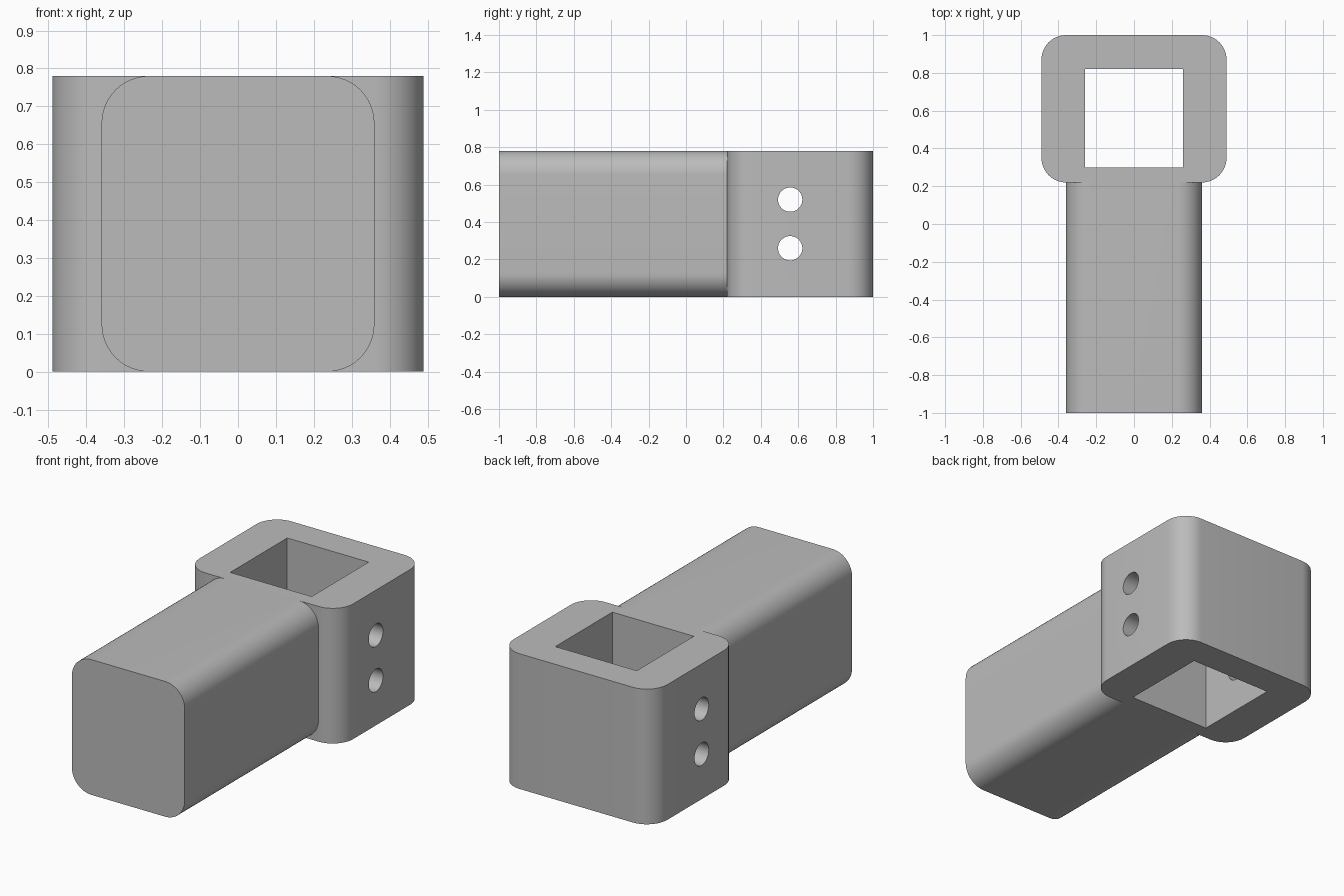
import bpy, bmesh, math
from mathutils import Matrix

cube = bpy.data.objects.get("Cube")
if cube:
    bpy.data.objects.remove(cube, do_unlink=True)

HEIGHT = 0.78

grey = bpy.data.materials.new("plain grey")
grey.use_nodes = True
color = (0.5, 0.5, 0.5, 1)
grey.diffuse_color = color
grey.node_tree.nodes["Principled BSDF"].inputs["Base Color"].default_value = color


def finish(name, bm):
    bmesh.ops.recalc_face_normals(bm, faces=bm.faces)
    mesh = bpy.data.meshes.new(name)
    bm.to_mesh(mesh)
    bm.free()
    mesh.materials.append(grey)
    obj = bpy.data.objects.new(name, mesh)
    bpy.context.collection.objects.link(obj)
    return obj


def rounded_prism(name, width, depth, length, radius, matrix, segments=12):
    """Rounded rectangle extruded along its local z, then placed."""
    bm = bmesh.new()
    verts = []
    corners = ((1, 1), (-1, 1), (-1, -1), (1, -1))
    for quarter, (sx, sy) in enumerate(corners):
        cx, cy = sx * (width / 2 - radius), sy * (depth / 2 - radius)
        for i in range(segments + 1):
            a = (quarter + i / segments) * math.pi / 2
            verts.append(bm.verts.new((cx + radius * math.cos(a), cy + radius * math.sin(a), 0)))
    face = bm.faces.new(verts)
    top = bmesh.ops.extrude_face_region(bm, geom=[face])["geom"]
    moved = [v for v in top if isinstance(v, bmesh.types.BMVert)]
    bmesh.ops.translate(bm, verts=moved, vec=(0, 0, length))
    bm.transform(matrix)
    return finish(name, bm)


def combine(target, other, operation):
    mod = target.modifiers.new(other.name, 'BOOLEAN')
    mod.operation, mod.solver, mod.object = operation, 'EXACT', other
    bpy.context.view_layer.objects.active = target
    bpy.ops.object.modifier_apply(modifier=mod.name)
    bpy.data.objects.remove(other, do_unlink=True)


# Upright socket block with a flush horizontal arm
bracket = rounded_prism("socket_bracket", 0.98, HEIGHT, HEIGHT, 0.13,
                        Matrix.Translation((0, 0.61, 0)))
arm = rounded_prism("arm", 0.72, HEIGHT, 1.26, 0.125,
                    Matrix.Translation((0, 0.26, HEIGHT / 2)) @ Matrix.Rotation(math.pi / 2, 4, 'X'))
combine(bracket, arm, 'UNION')

# Square opening through the block
bm = bmesh.new()
bmesh.ops.create_cube(bm, size=1, matrix=Matrix.Translation((0, 0.56, HEIGHT / 2))
                      @ Matrix.Diagonal((0.52, 0.52, 2, 1)))
combine(bracket, finish("square_cutter", bm), 'DIFFERENCE')

# Two cross holes through both side walls
for z in (0.26, 0.52):
    bm = bmesh.new()
    bmesh.ops.create_cone(bm, cap_ends=True, segments=40, radius1=0.065, radius2=0.065, depth=2,
                          matrix=Matrix.Translation((0, 0.557, z)) @ Matrix.Rotation(math.pi / 2, 4, 'Y'))
    combine(bracket, finish("pin_cutter", bm), 'DIFFERENCE')

# Smooth rounded corners, crisp edges
bpy.ops.object.select_all(action='DESELECT')
bracket.select_set(True)
bpy.context.view_layer.objects.active = bracket
bpy.ops.object.shade_smooth_by_angle(angle=math.radians(30))
